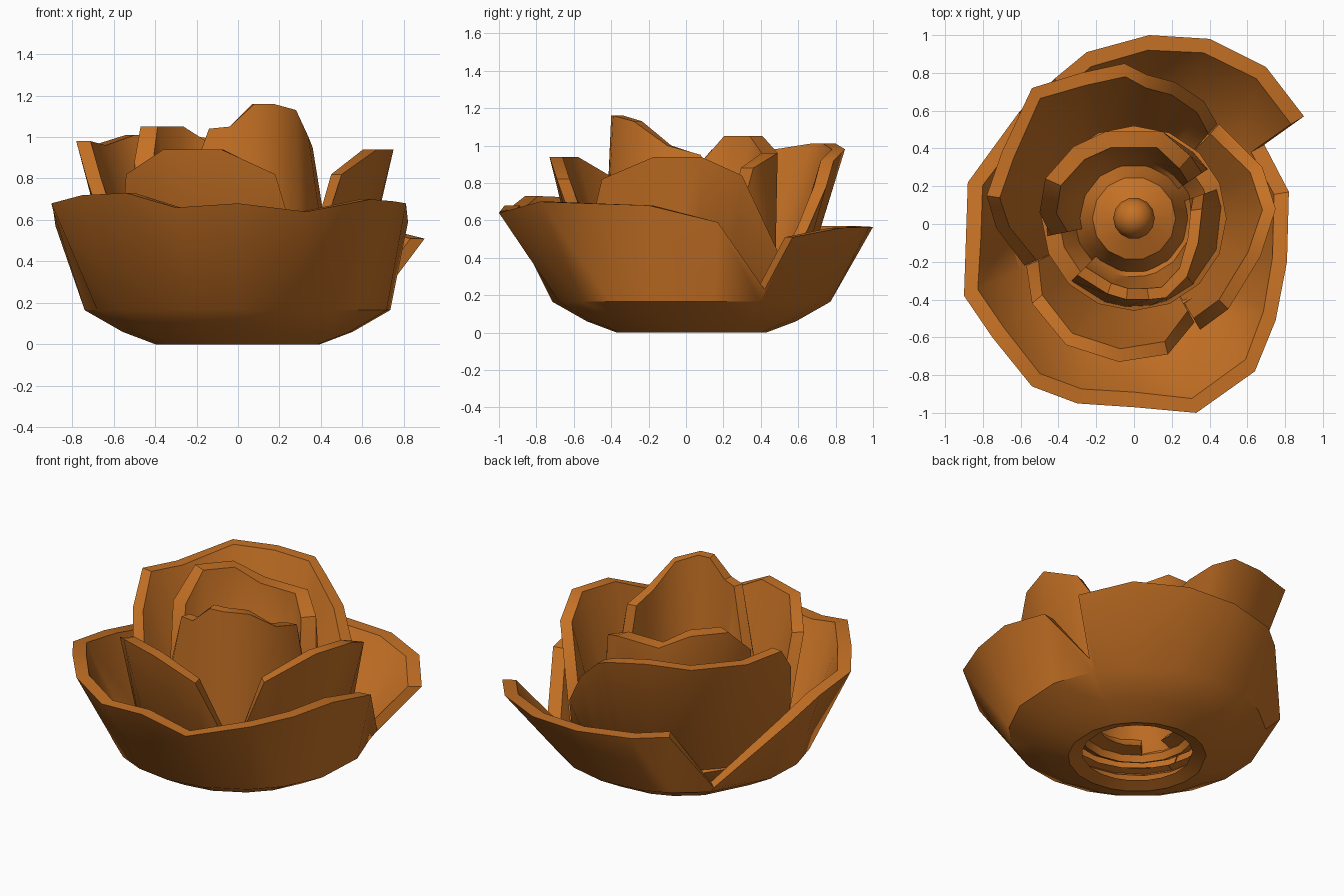
import bpy, bmesh, math
from mathutils import Vector

old = bpy.data.objects.get("Cube")
if old:
    bpy.data.objects.remove(old)

# One orange colour for the whole flower
orange = bpy.data.materials.new("warm_orange")
orange.use_nodes = True
colour = (0.56, 0.165, 0.018, 1)
orange.diffuse_color = colour
orange.node_tree.nodes["Principled BSDF"].inputs["Base Color"].default_value = colour

CENTRE = Vector((0, .03, 0))


def finish(name, bm):
    bmesh.ops.remove_doubles(bm, verts=bm.verts, dist=0.0005)
    bmesh.ops.recalc_face_normals(bm, faces=bm.faces)
    mesh = bpy.data.meshes.new(name)
    bm.to_mesh(mesh)
    bm.free()
    mesh.materials.append(orange)
    obj = bpy.data.objects.new(name, mesh)
    bpy.context.collection.objects.link(obj)
    bpy.ops.object.select_all(action='DESELECT')
    obj.select_set(True)
    bpy.context.view_layer.objects.active = obj
    bpy.ops.object.shade_smooth_by_angle(angle=math.radians(37))


def petal(name, rim, feet, thick, foot_thick, closed=False):
    """Thick wall: rim points on top, narrowing to the circles in feet (radius, z)."""
    bm = bmesh.new()
    columns = []
    for x, y, z in rim:
        top = Vector((x, y, z))
        out = Vector((x, y, 0)) - CENTRE
        out.normalize()
        outer = [CENTRE + out * r + Vector((0, 0, h)) for r, h in reversed(feet)] + [top]
        inner = [top - out * thick] + [p - out * foot_thick for p in reversed(outer[:-1])]
        inner[-1].z += thick / 3
        columns.append([bm.verts.new(p) for p in outer + inner])
    n = len(columns[0])
    pairs = list(zip(columns, columns[1:]))
    if closed:
        pairs.append((columns[-1], columns[0]))
    for a, b in pairs:
        for i in range(n):
            j = (i + 1) % n
            bm.faces.new((a[i], b[i], b[j], a[j]))
    if not closed:
        for col in (columns[0], columns[-1]):
            for i in range(n // 2 - 1):
                bm.faces.new((col[i], col[i + 1], col[n - 2 - i], col[n - 1 - i]))
    finish(name, bm)


def lathe(name, profile, sides, loop=False):
    bm = bmesh.new()
    rings = []
    for r, z in profile:
        rings.append([bm.verts.new(CENTRE + Vector((r * math.cos(k * math.tau / sides),
                                                    r * math.sin(k * math.tau / sides), z)))
                      for k in range(sides)])
    pairs = list(zip(rings, rings[1:]))
    if loop:
        pairs.append((rings[-1], rings[0]))
    for a, b in pairs:
        for k in range(sides):
            m = (k + 1) % sides
            bm.faces.new((a[k], a[m], b[m], b[k]))
    finish(name, bm)


# Wide outer bowl with its two notches, open underneath
petal("outer_bowl", [
    (.69, .42, .23), (.82, .17, .59), (.81, -.2, .68), (.75, -.51, .69),
    (.64, -.78, .70), (.33, -1, .64), (0, -.97, .68), (-.3, -.95, .66),
    (-.54, -.86, .73), (-.75, -.6, .72), (-.9, -.38, .68), (-.89, -.08, .64),
    (-.88, .22, .57), (-.61, .59, .23), (-.42, .77, .57), (-.25, .91, .57),
    (.08, 1, .565), (.4, .98, .565), (.7, .83, .56), (.9, .57, .51)],
    [(.745, .165), (.56, .06), (.4, 0)], .08, .08, closed=True)

# Middle ring of three petals
middle_feet = [(.58, .2), (.5, .13)]
petal("back_left_petal", [
    (.44, .53, .35), (.37, .65, .55), (.22, .75, .78), (.07, .79, .92),
    (-.05, .85, .98), (-.28, .8, 1.01), (-.54, .72, 1.01), (-.7, .38, .96),
    (-.78, .15, .98), (-.73, -.02, .8), (-.58, -.22, .35)], middle_feet, .07, .1)
petal("front_petal", [
    (-.57, -.22, .35), (-.54, -.42, .82), (-.36, -.64, .94), (-.08, -.73, .94),
    (.18, -.69, .82), (.32, -.52, .35)], middle_feet, .07, .1)
petal("right_petal", [
    (.35, -.56, .35), (.5, -.45, .82), (.67, -.17, .94), (.75, .08, .94),
    (.68, .3, .84), (.45, .53, .35)], middle_feet, .07, .1)

# Inner ring of tall petals
inner_feet = [(.47, .3), (.38, .18)]
petal("tall_inner_petal", [
    (-.3, -.27, .6), (-.14, -.37, 1.04), (-.04, -.4, 1.05), (.08, -.4, 1.16),
    (.17, -.39, 1.16), (.28, -.28, 1.13), (.34, -.1, 1.0), (.36, .08, .95),
    (.37, .16, .6)], inner_feet, .06, .16)
petal("back_inner_petal", [
    (.36, .27, .55), (.3, .36, .88), (.15, .49, .96), (-.15, .49, .96),
    (-.32, .41, 1.05), (-.47, .24, 1.05), (-.5, .06, .88), (-.44, -.06, .5)],
    inner_feet, .09, .16)

# Nested cups that hold the petals
lathe("middle_cup", [(.43, .08), (.5, .11), (.6, .22), (.53, .25), (.46, .15), (.41, .11)],
      16, loop=True)
lathe("inner_cup", [(.33, .15), (.39, .18), (.49, .32), (.4, .35), (.34, .25), (.31, .19)],
      16, loop=True)

# Central bud with its rounded tip
lathe("central_bud", [(.32, .2), (.24, .38), (.22, .44), (.1, .49), (.11, .55),
                      (.09, .61), (.05, .645), (0, .66)], 14)
